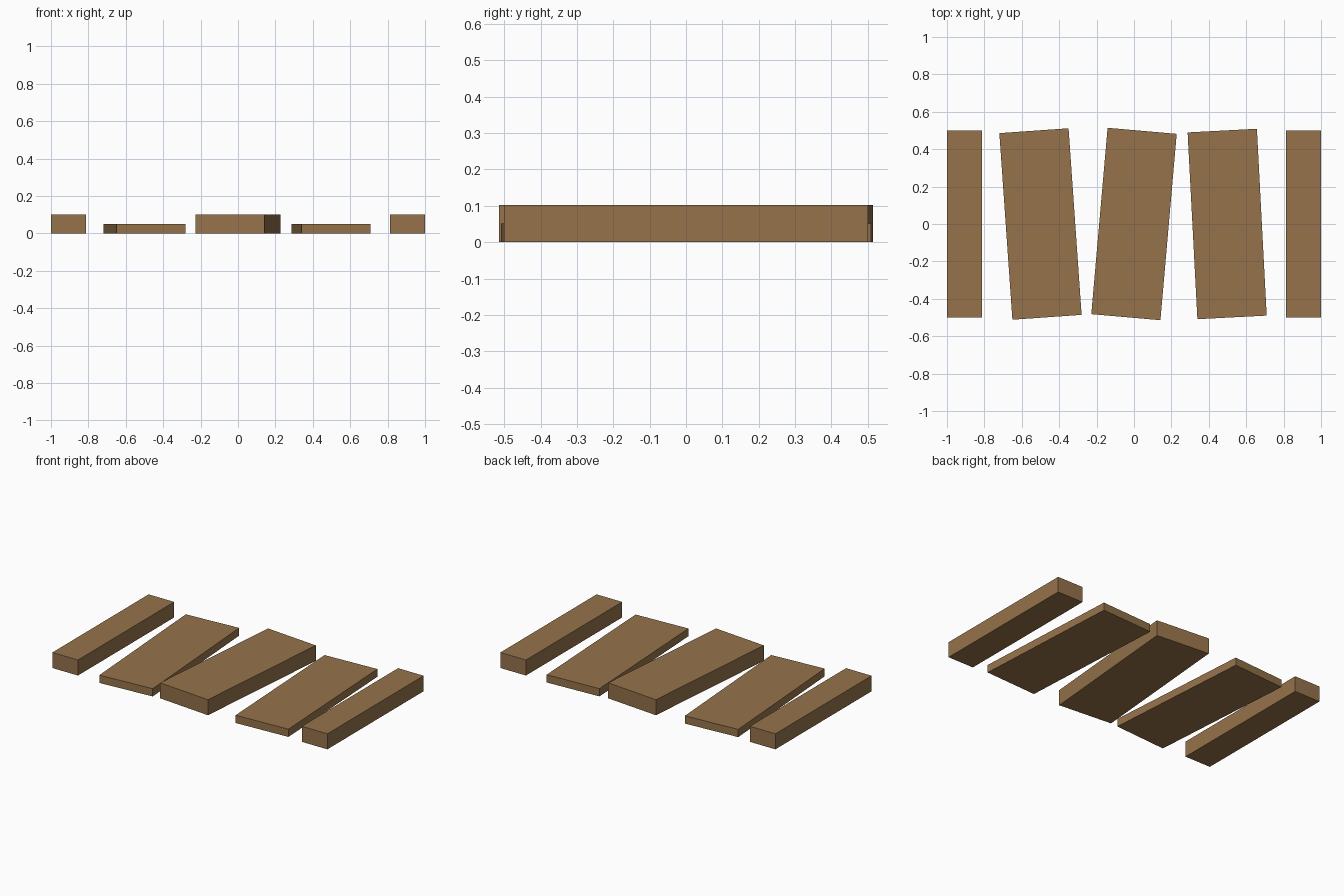
import bpy
from math import radians

if "Cube" in bpy.data.objects:
    bpy.data.objects.remove(bpy.data.objects["Cube"])

wood = bpy.data.materials.new("wood")
wood.diffuse_color = (0.30, 0.17, 0.07, 1)
wood.use_nodes = True
wood.node_tree.nodes["Principled BSDF"].inputs["Base Color"].default_value = wood.diffuse_color


def plank(name, x, width, height, turn=0):
    """Flat board of length 1 resting on the ground, turned about z."""
    bpy.ops.mesh.primitive_cube_add(size=1, location=(x, 0, height / 2))
    ob = bpy.context.object
    ob.name = name
    ob.scale = (width, 1, height)
    bpy.ops.object.transform_apply(location=False, rotation=False, scale=True)
    ob.rotation_euler.z = radians(turn)
    ob.data.materials.append(wood)


# straight narrow boards at both ends
for side, sx in (("left", -1), ("right", 1)):
    plank(f"end_board_{side}", sx * 0.907, 0.186, 0.102)

# wide boards between, each slightly askew
plank("thin_board_left", -0.5, 0.371, 0.051, 4)
plank("thick_board_middle", 0, 0.371, 0.102, -5)
plank("thin_board_right", 0.498, 0.371, 0.051, 3)
